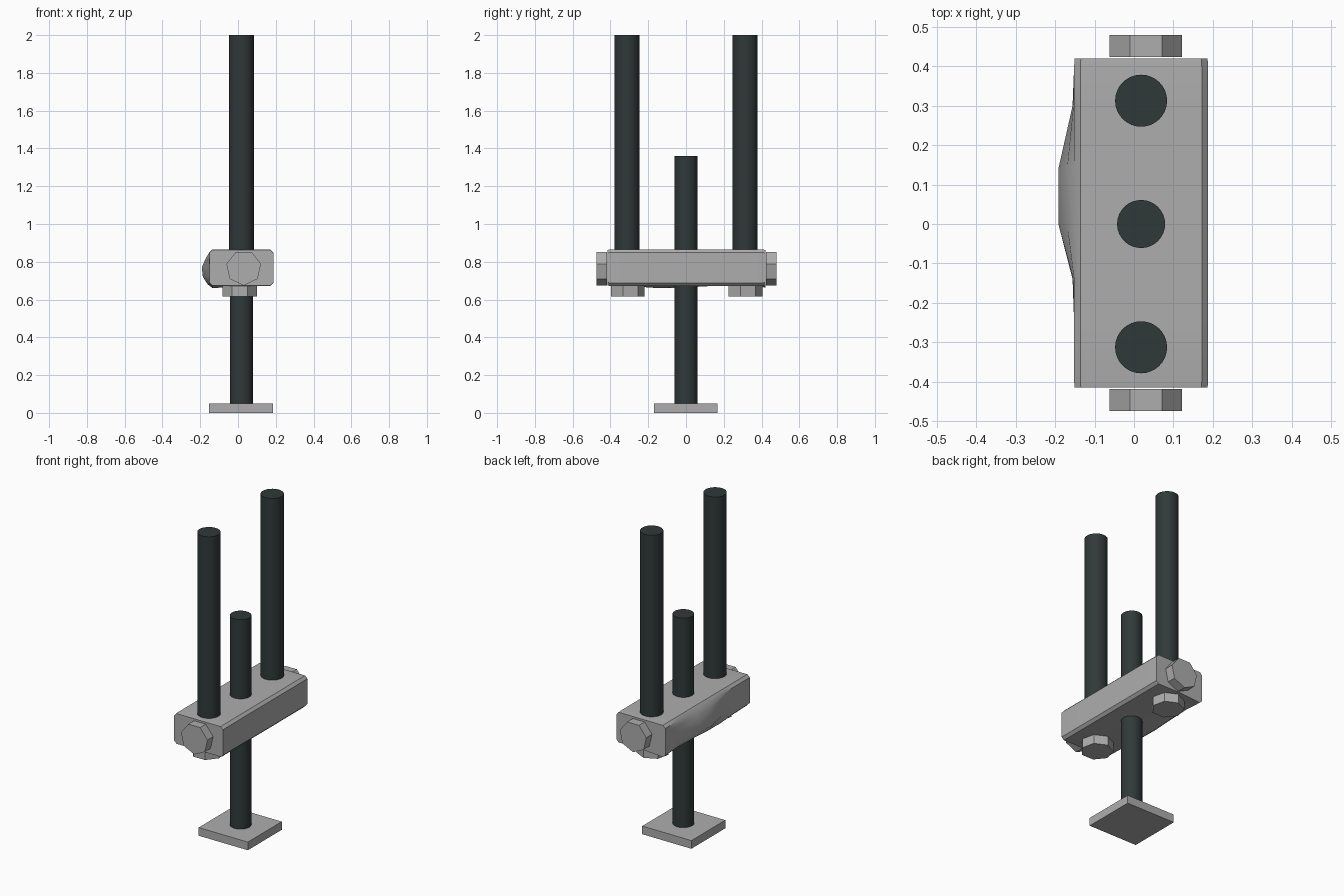
import bpy, bmesh, math

if "Cube" in bpy.data.objects:
    bpy.data.objects.remove(bpy.data.objects["Cube"])

CX = 0.018


def material(name, rgb):
    m = bpy.data.materials.new(name)
    m.diffuse_color = (*rgb, 1)
    m.use_nodes = True
    m.node_tree.nodes["Principled BSDF"].inputs["Base Color"].default_value = m.diffuse_color
    return m


STEEL = material("light grey steel", (0.42, 0.42, 0.42))
DARK = material("dark rod metal", (0.030, 0.040, 0.040))


def finish(ob, name, mat, smooth=False):
    ob.name = name
    ob.data.materials.append(mat)
    if smooth:
        bpy.ops.object.select_all(action='DESELECT')
        ob.select_set(True)
        bpy.context.view_layer.objects.active = ob
        bpy.ops.object.shade_smooth_by_angle(angle=math.radians(40))
    return ob


def rod(name, y, r, z0, z1):
    bpy.ops.mesh.primitive_cylinder_add(vertices=32, radius=r, depth=z1 - z0,
                                        location=(CX, y, (z0 + z1) / 2))
    finish(bpy.context.object, name, DARK, True)


def bolt(name, loc, depth, rot=(0, 0, 0)):
    # seven-sided bolt head
    bpy.ops.mesh.primitive_cylinder_add(vertices=7, radius=0.094, depth=depth,
                                        location=loc, rotation=rot)
    finish(bpy.context.object, name, STEEL)


# Rods
rod("front_rod", -0.313, 0.066, 0.64, 2.0)
rod("back_rod", 0.313, 0.066, 0.64, 2.0)
rod("centre_rod", 0.0, 0.061, 0.04, 1.36)

# Bolt heads on the ends and underneath
bolt("front_end_bolt", (0.03, -0.447, 0.768), 0.056, (math.pi / 2, math.pi, 0))
bolt("back_end_bolt", (0.03, 0.452, 0.768), 0.056, (math.pi / 2, math.pi, 0))
bolt("front_lower_bolt", (0.01, -0.313, 0.65), 0.07)
bolt("back_lower_bolt", (0.01, 0.310, 0.65), 0.07)

# Foot plate
bpy.ops.mesh.primitive_cube_add(size=1, location=(0.016, -0.001, 0.0255))
foot = bpy.context.object
foot.scale = (0.34, 0.335, 0.051)
finish(foot, "foot_plate", STEEL)

# Crossbar: cross-sections lofted along y, with a swollen left side
X0, X1, Z0, Z1, B = -0.152, 0.188, 0.672, 0.865, 0.016
# each station: y, swelling of the left side, droop of the lower left edge
STATIONS = [(-0.415, 0, 0), (-0.40, 0, 0), (-0.25, 0, 0.004), (-0.14, 0.004, 0.012),
            (0.0, 0.040, 0.008), (0.14, 0.040, 0.0), (0.30, 0.004, 0.0),
            (0.40, 0, 0.006), (0.42, 0, 0.010)]
bm = bmesh.new()
rings = []
for y, swell, droop in STATIONS:
    end = 0.007 if y in (-0.415, 0.42) else 0.0
    profile = [(X1, Z0 + B), (X1, Z1 - B), (X1 - B, Z1), (X0 + B, Z1),
               (X0, Z1 - B), (X0 - swell * 0.45, 0.82), (X0 - swell, 0.77),
               (X0 - swell * 0.85, 0.72), (X0 - swell * 0.2, Z0 + B - droop),
               (X0 + B, Z0 - droop), (CX, Z0), (X1 - B, Z0)]
    rings.append([bm.verts.new((CX + (x - CX) * (1 - end), y,
                                0.768 + (z - 0.768) * (1 - end * 3)))
                  for x, z in profile])
for a, b in zip(rings, rings[1:]):
    for i in range(len(a)):
        j = (i + 1) % len(a)
        bm.faces.new((a[i], a[j], b[j], b[i]))
bm.faces.new(rings[0])
bm.faces.new(rings[-1])
bmesh.ops.recalc_face_normals(bm, faces=bm.faces)
mesh = bpy.data.meshes.new("crossbar")
bm.to_mesh(mesh)
bm.free()
bar = bpy.data.objects.new("crossbar", mesh)
bpy.context.collection.objects.link(bar)
finish(bar, "crossbar", STEEL, True)
bar.data.update()
